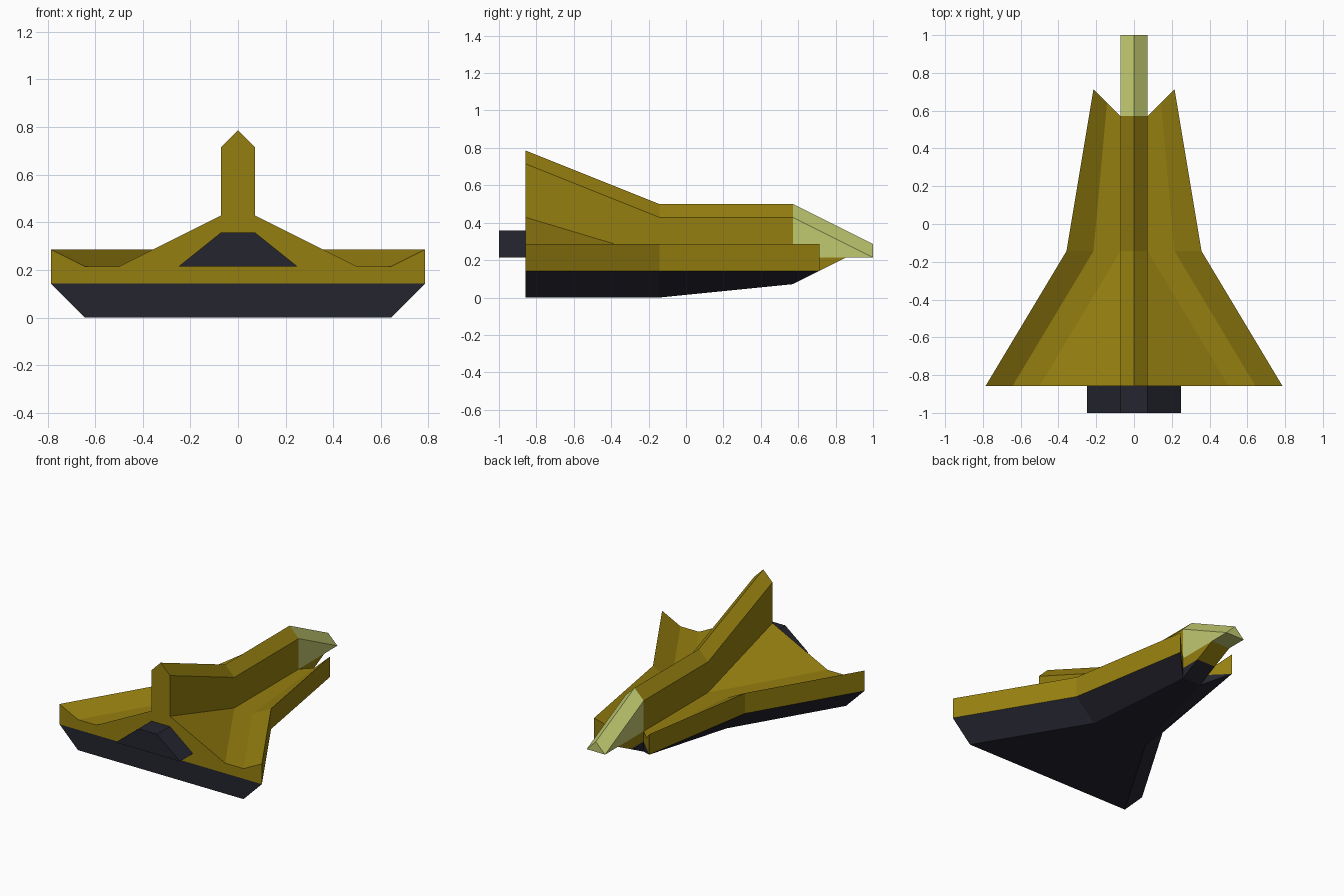
import bpy
import bmesh

if "Cube" in bpy.data.objects:
    bpy.data.objects.remove(bpy.data.objects["Cube"], do_unlink=True)

UNIT = 1 / 14  # design grid step


def material(name, rgb):
    m = bpy.data.materials.new(name)
    m.use_nodes = True
    m.diffuse_color = (*rgb, 1)
    m.node_tree.nodes["Principled BSDF"].inputs["Base Color"].default_value = (*rgb, 1)
    return m


ochre = material("ochre", (0.30, 0.21, 0.005))
dark = material("dark slate", (0.018, 0.018, 0.028))
glass = material("pale glass", (0.53, 0.58, 0.16))


def loft(name, rings, mats, caps=None, split=None):
    """Skin half rings (keel to ridge), repeat them on the other side, close the ends.
    Faces below the split height take the second material."""
    n = len(rings[0])
    caps = caps or [(0, range(n)), (-1, range(n))]
    bm = bmesh.new()
    for side in (1, -1):
        rows = [[bm.verts.new((side * x, y, z)) for x, y, z in ring] for ring in rings]
        for a, b in zip(rows, rows[1:]):
            for i in range(n - 1):
                bm.faces.new((a[i], a[i + 1], b[i + 1], b[i]))
        for row, picks in caps:
            bm.faces.new([rows[row][i] for i in picks])
    bmesh.ops.remove_doubles(bm, verts=bm.verts, dist=0.001)
    if split is not None:
        bmesh.ops.bisect_plane(bm, geom=bm.verts[:] + bm.edges[:] + bm.faces[:], dist=0.001,
                               plane_co=(0, 0, split), plane_no=(0, 0, 1))
        for f in bm.faces:
            f.material_index = int(f.calc_center_median().z < split)
    bmesh.ops.recalc_face_normals(bm, faces=bm.faces)
    bmesh.ops.scale(bm, vec=(UNIT,) * 3, verts=bm.verts)
    mesh = bpy.data.meshes.new(name)
    bm.to_mesh(mesh)
    bm.free()
    for m in mats:
        mesh.materials.append(m)
    obj = bpy.data.objects.new(name, mesh)
    bpy.context.collection.objects.link(obj)
    return obj


def ring(y, points):
    return [(x, y, z) for x, z in points]


# Hull: keel, chine, sill, rim, gutter, floor, fin base, shoulder, ridge
tail = ring(-12, [(0, 0), (9, 0), (11, 2), (11, 4), (9, 3), (7, 3), (1, 6), (1, 10), (0, 11)])
waist = ring(-2, [(0, 0), (3, 0), (5, 2), (5, 4), (3, 3), (1, 3), (1, 3), (1, 6), (0, 7)])
prow = [(0, 8, 1), (1, 8, 1), (3, 10, 2), (3, 10, 4), (2, 9, 3),
        (1, 8, 3), (1, 8, 3), (1, 8, 6), (0, 8, 7)]
loft("hull", [tail, waist, prow], [ochre, dark],
     caps=[(0, range(9)), (-1, range(1, 6)), (-1, (0, 1, 5, 7, 8))], split=2)

# Wedge under the cockpit
loft("nose_wedge", [ring(8, [(0, 1), (1, 1), (1, 3), (0, 3)]),
                    ring(12, [(0, 3), (1, 3), (1, 3), (0, 3)])],
     [ochre, dark], caps=[(0, range(4))], split=2)

# Cockpit canopy
loft("canopy", [ring(8, [(0, 3), (1, 3), (1, 6), (0, 7)]),
                ring(14, [(0, 3), (1, 3), (1, 3), (0, 4)])], [glass])

# Engine block at the tail
block = [(0, 3), (3.5, 3), (1, 5), (0, 5)]
loft("engine", [ring(-14, block), ring(-12, block)], [dark])
